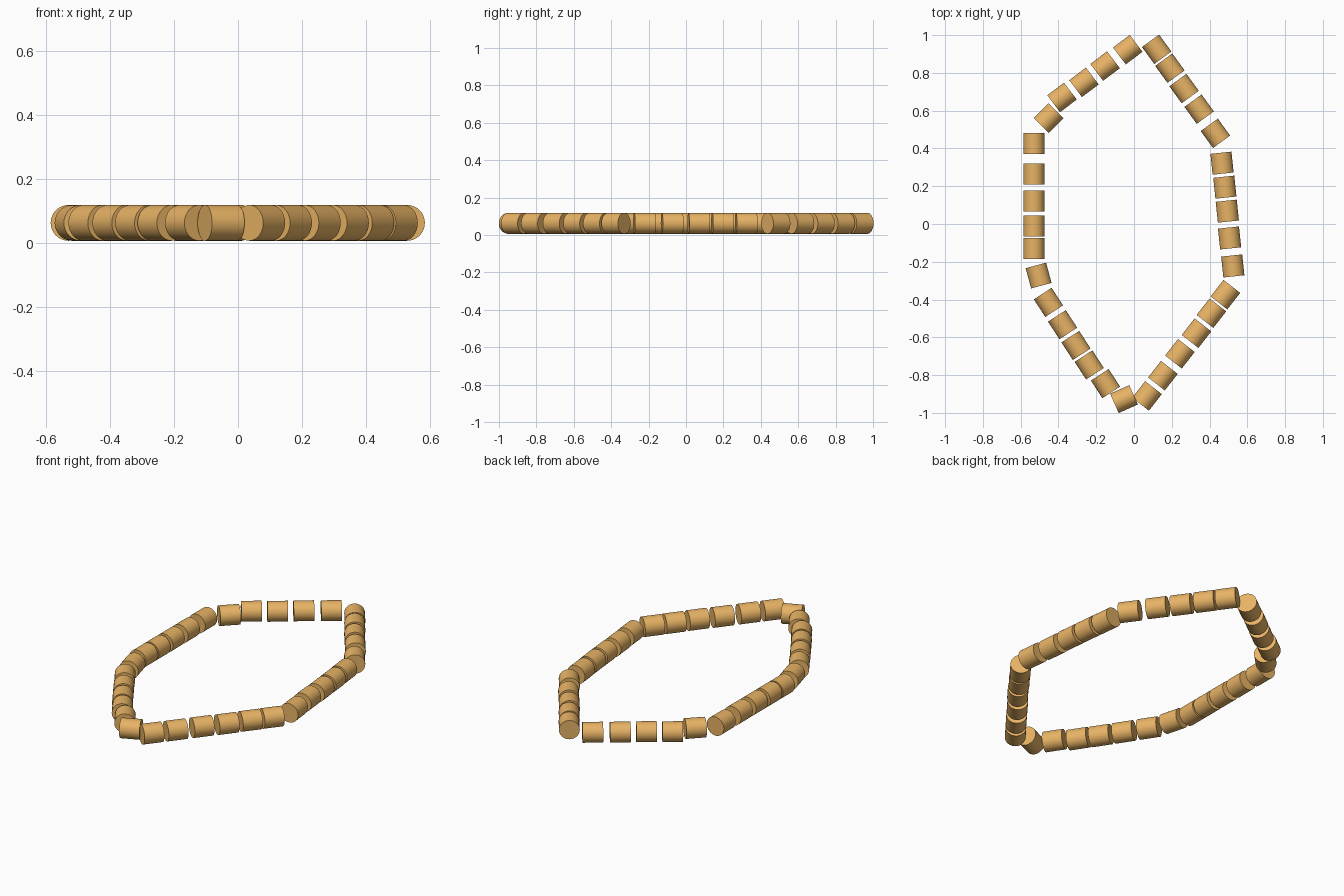
import bpy, math

if "Cube" in bpy.data.objects:
    bpy.data.objects.remove(bpy.data.objects["Cube"])

R, LEN, Z = 0.056, 0.111, 0.062

mat = bpy.data.materials.new("orange")
mat.diffuse_color = (0.8, 0.45, 0.13, 1)
mat.use_nodes = True
mat.node_tree.nodes["Principled BSDF"].inputs["Base Color"].default_value = mat.diffuse_color

# straight runs of the ring: name, axis angle in degrees, log centres (x, y)
RUNS = [
    ("left_log", 90, [(-.53, .426), (-.53, .265), (-.53, .122), (-.53, -.01), (-.53, -.13)]),
    ("left_corner_log", 105, [(-.505, -.273)]),
    ("front_left_log", 123, [(-.453, -.415), (-.378, -.533), (-.307, -.643),
                             (-.237, -.746), (-.151, -.845)]),
    ("front_corner_log", 24, [(-.053, -.927)]),
    ("front_right_log", 52, [(.069, -.91), (.153, -.803), (.243, -.687),
                             (.331, -.578), (.41, -.472), (.484, -.374)]),
    ("right_log", 96, [(.523, -.222), (.506, -.074), (.494, .068), (.481, .195), (.466, .322)]),
    ("back_right_log", 126, [(.431, .48), (.345, .608), (.265, .717), (.19, .825), (.12, .925)]),
    ("back_left_log", 37, [(-.033, .923), (-.153, .836), (-.265, .75), (-.381, .67)]),
    ("back_left_corner_log", 45, [(-.452, .561)]),
]


def log(name, x, y, angle):
    bpy.ops.mesh.primitive_cylinder_add(
        vertices=32, radius=R, depth=LEN, location=(x, y, Z),
        rotation=(0, math.pi / 2, math.radians(angle)))
    ob = bpy.context.object
    ob.name = name
    ob.data.materials.append(mat)
    bpy.ops.object.shade_smooth_by_angle()


# lay the logs around the ring
for name, angle, centres in RUNS:
    for i, (x, y) in enumerate(centres, 1):
        log(f"{name}_{i}", x, y, angle)
